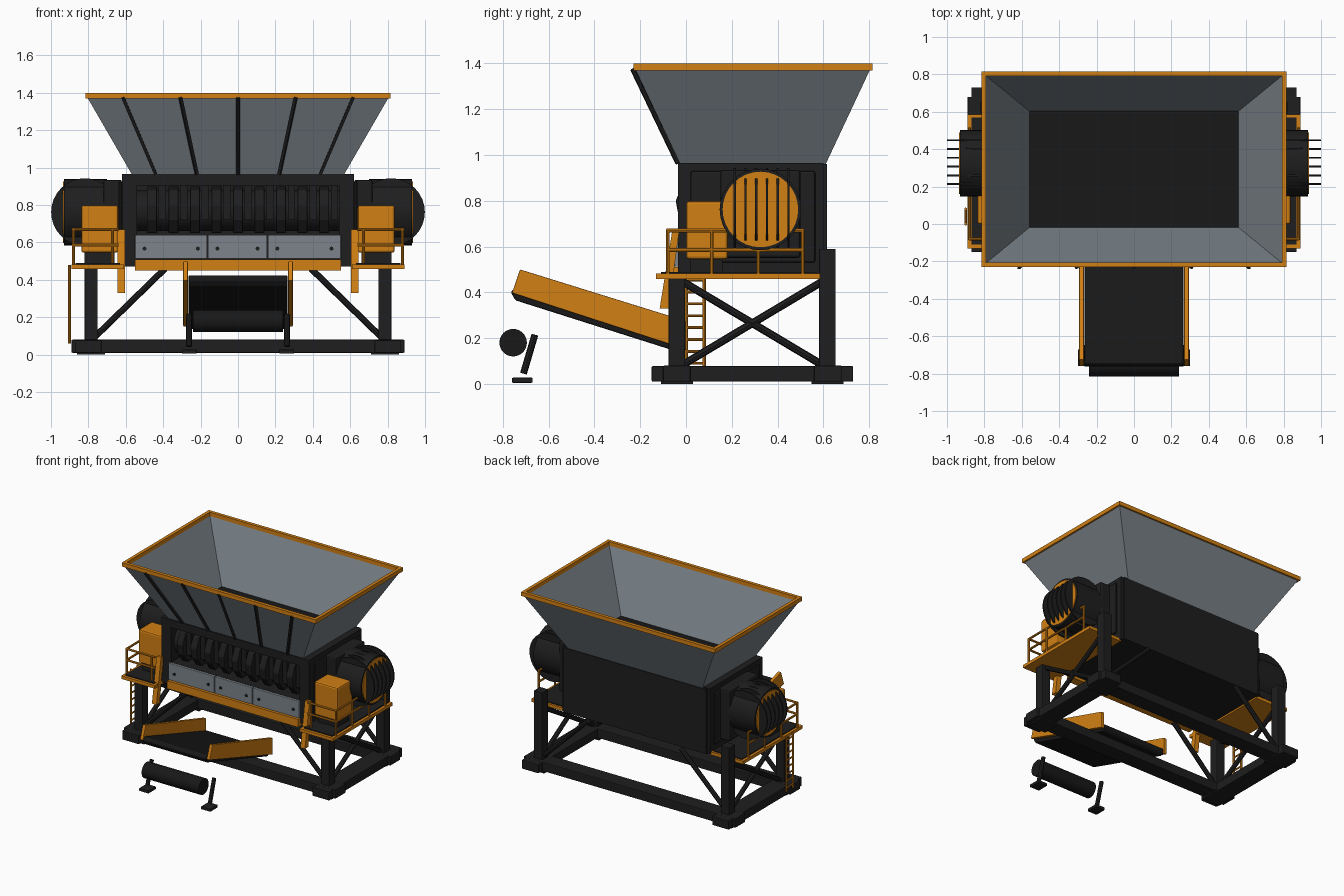
import bpy, bmesh, math
from mathutils import Vector

cube = bpy.data.objects.get("Cube")
if cube:
    bpy.data.objects.remove(cube, do_unlink=True)


def material(name, color):
    m = bpy.data.materials.new(name)
    m.use_nodes = True
    m.diffuse_color = (*color, 1)
    bsdf = m.node_tree.nodes["Principled BSDF"]
    bsdf.inputs["Base Color"].default_value = (*color, 1)
    bsdf.inputs["Roughness"].default_value = 0.6
    return m


CHARCOAL = material("charcoal steel", (0.013, 0.013, 0.014))
RUBBER = material("black rubber", (0.009, 0.009, 0.009))
ORANGE = material("safety orange", (0.64, 0.215, 0.007))
GREY = material("grey steel", (0.2, 0.23, 0.255))


def finish(bm, name, mat, smooth=False, bevel=0):
    bmesh.ops.recalc_face_normals(bm, faces=bm.faces)
    mesh = bpy.data.meshes.new(name)
    bm.to_mesh(mesh)
    bm.free()
    mesh.materials.append(mat)
    ob = bpy.data.objects.new(name, mesh)
    bpy.context.collection.objects.link(ob)
    if bevel:
        mod = ob.modifiers.new("bevel", "BEVEL")
        mod.width, mod.segments = bevel, 2
    if smooth:
        bpy.ops.object.select_all(action="DESELECT")
        ob.select_set(True)
        bpy.context.view_layer.objects.active = ob
        bpy.ops.object.shade_smooth_by_angle(angle=math.radians(35))
    return ob


def box(name, mat, x, y, z, bevel=0):
    """Box from (min, max) ranges."""
    bm = bmesh.new()
    bmesh.ops.create_cube(bm, size=1)
    for v in bm.verts:
        v.co = [(r[0] + r[1]) / 2 + c * (r[1] - r[0]) for c, r in zip(v.co, (x, y, z))]
    return finish(bm, name, mat, bevel=bevel)


def side(s, a, b):
    return tuple(sorted((s * a, s * b)))


def rod(name, mat, a, b, r, sides=8):
    """Round bar between two points."""
    a, b = Vector(a), Vector(b)
    bm = bmesh.new()
    bmesh.ops.create_cone(bm, cap_ends=True, segments=sides, radius1=r, radius2=r,
                          depth=(b - a).length)
    bm.transform((b - a).to_track_quat("Z", "Y").to_matrix().to_4x4())
    bmesh.ops.translate(bm, verts=bm.verts, vec=(a + b) / 2)
    return finish(bm, name, mat, smooth=sides > 4)


def plate(name, mat, profile, x0, x1, bevel=0):
    """Extrude a (y, z) profile along x."""
    bm = bmesh.new()
    face = bm.faces.new([bm.verts.new((x0, y, z)) for y, z in profile])
    ext = bmesh.ops.extrude_face_region(bm, geom=[face])
    verts = [e for e in ext["geom"] if isinstance(e, bmesh.types.BMVert)]
    bmesh.ops.translate(bm, verts=verts, vec=(x1 - x0, 0, 0))
    return finish(bm, name, mat, bevel=bevel)


# Hopper: flared shell, floor, rim and front ribs
bm = bmesh.new()
low, high = [[bm.verts.new((x, y, z)) for x, y in ((-w, f), (w, f), (w, b), (-w, b))]
             for w, f, b, z in ((0.56, -0.02, 0.605, 0.96), (0.8, -0.217, 0.8, 1.375))]
for i in range(4):
    j = (i + 1) % 4
    bm.faces.new((low[i], low[j], high[j], high[i]))
hopper = finish(bm, "hopper", GREY)
shell = hopper.modifiers.new("shell", "SOLIDIFY")
shell.thickness, shell.offset = 0.012, 0
box("hopper_floor", RUBBER, (-0.56, 0.56), (-0.02, 0.605), (0.95, 0.968))
for y in (-0.23, 0.79):
    box("hopper_rim_long", ORANGE, (-0.815, 0.815), (y, y + 0.025), (1.37, 1.4))
for s in (-1, 1):
    box("hopper_rim_short", ORANGE, side(s, 0.79, 0.815), (-0.23, 0.815), (1.37, 1.4))
for i in range(-2, 3):
    rod("hopper_rib", CHARCOAL, (i * 0.22, -0.035, 0.965), (i * 0.308, -0.232, 1.375), 0.012, 4)

# Cutting chamber with an open front window
box("chamber_back", CHARCOAL, (-0.6, 0.6), (0.16, 0.615), (0.47, 0.96))
box("chamber_top", CHARCOAL, (-0.62, 0.62), (-0.035, 0.6), (0.905, 0.965))
box("chamber_bottom", CHARCOAL, (-0.6, 0.6), (-0.03, 0.2), (0.47, 0.64))
for s in (-1, 1):
    box("chamber_side", CHARCOAL, side(s, 0.54, 0.62), (-0.035, 0.6), (0.47, 0.965))
    box("side_panel", CHARCOAL, side(s, 0.62, 0.64), (0.02, 0.565), (0.53, 0.93), 0.015)

# Rotor and hooked teeth in the window
rod("rotor", CHARCOAL, (-0.54, 0.11, 0.77), (0.54, 0.11, 0.77), 0.11, 24)
TOOTH = ((0.12, 0.66), (0.02, 0.65), (-0.03, 0.72), (-0.045, 0.8), (-0.01, 0.88), (0.12, 0.9))
for i in range(9):
    x = -0.46 + i * 0.115
    plate("rotor_tooth", CHARCOAL, TOOTH, x - 0.027, x + 0.027, 0.006)
    box("comb_plate", CHARCOAL, (x + 0.036, x + 0.074), (-0.01, 0.15), (0.72, 0.91))

# Front sill and bolted wear panels
box("front_sill", ORANGE, (-0.55, 0.55), (-0.065, 0), (0.45, 0.51))
for x0, x1 in ((-0.55, -0.165), (-0.16, 0.155), (0.16, 0.55)):
    box("wear_panel", GREY, (x0, x1), (-0.05, -0.03), (0.512, 0.64), 0.003)
    for x in (x0 + 0.05, x1 - 0.05):
        rod("panel_bolt", CHARCOAL, (x, -0.056, 0.567), (x, -0.045, 0.567), 0.011)

# Base frame, feet, posts and braces
for y in (-0.04, 0.62):
    box("base_long_beam", CHARCOAL, (-0.89, 0.89), (y - 0.06, y + 0.06), (0.01, 0.08), 0.005)
for s in (-1, 1):
    box("base_cross_beam", CHARCOAL, side(s, 0.73, 0.87), (-0.15, 0.73), (0.01, 0.078), 0.005)
    for y, top in ((-0.04, 0.47), (0.618, 0.59)):
        box("foot_pad", CHARCOAL, side(s, 0.71, 0.86), (y - 0.07, y + 0.07), (0, 0.012))
        box("post", CHARCOAL, side(s, 0.75, 0.82), (y - 0.036, y + 0.036), (0.07, top), 0.004)
        rod("diagonal_brace", CHARCOAL, (s * 0.77, y, 0.09), (s * 0.39, y, 0.46), 0.017)
    for z0, z1 in ((0.08, 0.45), (0.45, 0.08)):
        rod("side_cross_brace", CHARCOAL, (s * 0.785, -0.02, z0), (s * 0.785, 0.6, z1), 0.017)

# Side decks with railings
for s in (-1, 1):
    box("deck", ORANGE, side(s, 0.61, 0.89), (-0.13, 0.585), (0.458, 0.482))
    box("deck_tread", CHARCOAL, side(s, 0.63, 0.87), (-0.11, 0.57), (0.482, 0.489))
    for y in (-0.08, 0.113, 0.315, 0.51):
        rod("rail_post", ORANGE, (s * 0.88, y, 0.47), (s * 0.88, y, 0.67), 0.008)
    rod("rail_post", ORANGE, (s * 0.67, -0.08, 0.47), (s * 0.67, -0.08, 0.67), 0.008)
    for z in (0.585, 0.67):
        rod("side_rail", ORANGE, (s * 0.88, -0.085, z), (s * 0.88, 0.515, z), 0.008)
        rod("front_rail", ORANGE, (s * 0.88, -0.08, z), (s * 0.64, -0.08, z), 0.008)
    # Slanted arms beside the front
    plate("front_arm", ORANGE, ((-0.115, 0.33), (-0.075, 0.33), (-0.03, 0.665), (-0.06, 0.67)),
          s * 0.605, s * 0.643)
    # Control cabinet
    box("cabinet", ORANGE, side(s, 0.64, 0.838), (0, 0.183), (0.545, 0.798), 0.012)
    box("cabinet_base", CHARCOAL, side(s, 0.66, 0.82), (0.02, 0.16), (0.485, 0.55))

# Drive units with finned guards
Y, Z = 0.325, 0.762
for s in (-1, 1):
    box("gearbox", CHARCOAL, side(s, 0.62, 0.72), (0.15, 0.5), (0.55, 0.935), 0.012)
    rod("motor_housing", CHARCOAL, (s * 0.7, Y, Z), (s * 0.93, Y, Z), 0.178, 32)
    rod("motor_face", ORANGE, (s * 0.92, Y, Z), (s * 0.936, Y, Z), 0.165, 32)
    for i in range(6):
        y = 0.213 + i * 0.047
        rod("guard_fin", CHARCOAL, (s * 0.818, y - 0.005, Z), (s * 0.818, y + 0.005, Z), 0.181, 32)

# Access ladder on the right side
for y in (0, 0.08):
    rod("ladder_rail", ORANGE, (-0.9, y, 0.06), (-0.9, y, 0.48), 0.008)
for i in range(8):
    z = 0.09 + i * 0.052
    rod("ladder_rung", ORANGE, (-0.9, 0, z), (-0.9, 0.08, z), 0.006)

# Discharge conveyor
BELT = ((-0.745, 0.425), (-0.765, 0.4), (-0.745, 0.365), (-0.02, 0.135), (0, 0.15), (0, 0.185))
plate("conveyor_belt", RUBBER, BELT, -0.265, 0.265, 0.006)
GUARD = ((-0.725, 0.5), (-0.76, 0.397), (0, 0.15), (0, 0.275))
for s in (-1, 1):
    plate("conveyor_guard", ORANGE, GUARD, s * 0.268, s * 0.293, 0.004)
    # Conveyor stand
    rod("stand_leg", CHARCOAL, (s * 0.262, -0.71, 0.045), (s * 0.262, -0.66, 0.215), 0.015)
    box("stand_foot", CHARCOAL, side(s, 0.22, 0.3), (-0.76, -0.67), (0.005, 0.027), 0.004)
rod("head_drum", RUBBER, (-0.24, -0.755, 0.18), (0.24, -0.755, 0.18), 0.06, 32)
